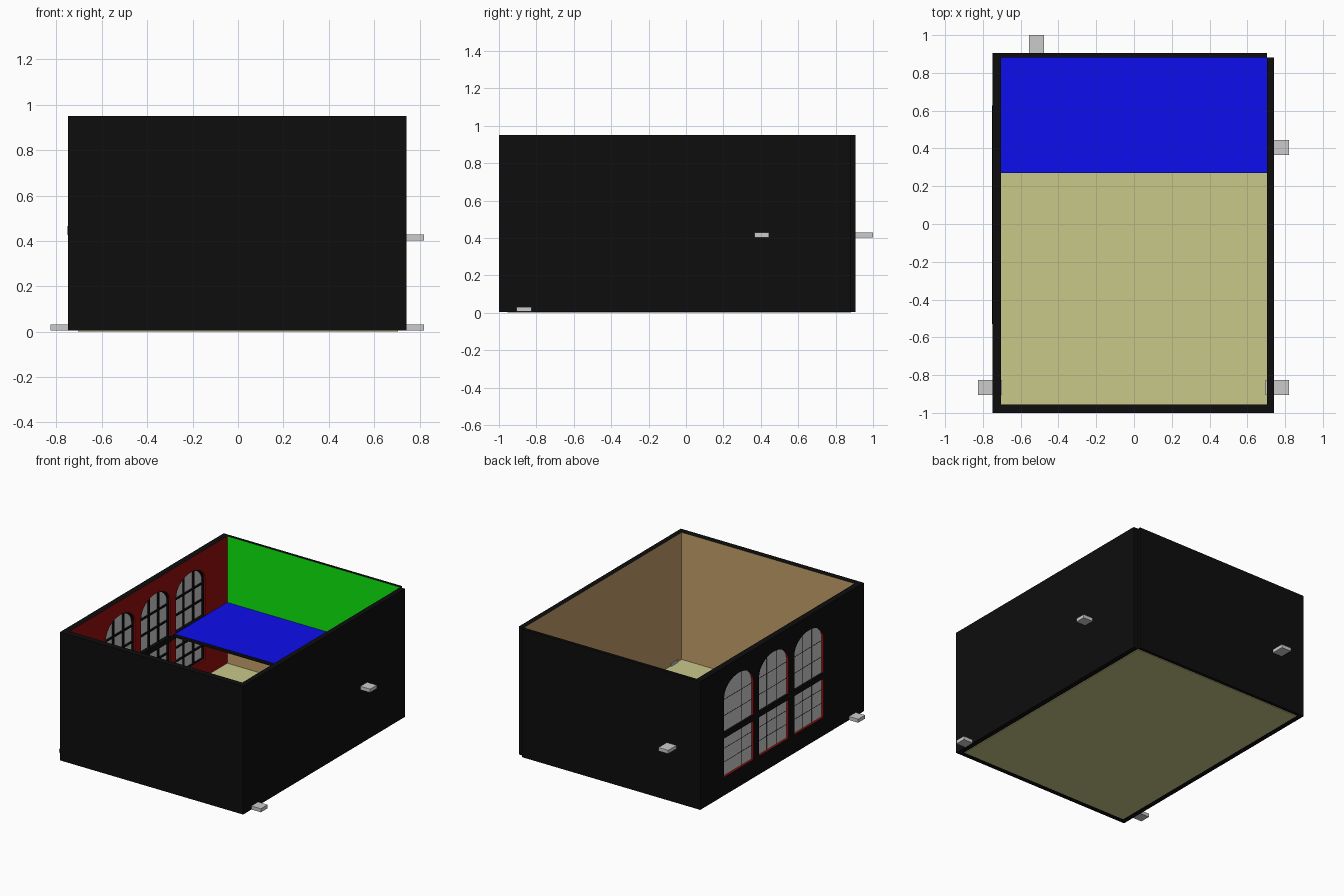
import bpy, bmesh, math
from mathutils import Matrix, Vector

if "Cube" in bpy.data.objects:
    bpy.data.objects.remove(bpy.data.objects["Cube"])


def material(name, rgb):
    m = bpy.data.materials.new(name)
    m.diffuse_color = (*rgb, 1)
    m.use_nodes = True
    m.node_tree.nodes["Principled BSDF"].inputs["Base Color"].default_value = m.diffuse_color
    return m


BLACK = material("black", (0.004, 0.004, 0.004))
BROWN = material("brown", (0.55, 0.35, 0.14))
GREEN = material("green", (0.004, 0.80, 0.004))
RED = material("red", (0.32, 0.004, 0.004))
BLUE = material("blue", (0.004, 0.004, 0.85))
TAN = material("tan", (0.58, 0.58, 0.255))
GREY = material("grey", (0.56, 0.56, 0.56))
PALE = material("pale", (0.85, 0.85, 0.85))


def add_object(name, mesh):
    ob = bpy.data.objects.new(name, mesh)
    bpy.context.collection.objects.link(ob)
    return ob


def box(name, lo, hi, mat=None, face_mat=None, direction=None):
    """Box between two corners; the face looking along direction gets face_mat."""
    lo, hi = Vector(lo), Vector(hi)
    bm = bmesh.new()
    bmesh.ops.create_cube(bm, size=1)
    bmesh.ops.scale(bm, vec=hi - lo, verts=bm.verts)
    bmesh.ops.translate(bm, vec=(lo + hi) / 2, verts=bm.verts)
    bm.normal_update()
    if face_mat:
        for f in bm.faces:
            if f.normal.dot(Vector(direction)) > 0.9:
                f.material_index = 1
    me = bpy.data.meshes.new(name)
    bm.to_mesh(me)
    bm.free()
    for m in (mat, face_mat):
        if m:
            me.materials.append(m)
    return add_object(name, me)


def panel(name, outlines, x0, x1, mats=()):
    """Extrude filled (y, z) outlines, holes included, from x0 to x1."""
    cu = bpy.data.curves.new(name + "_outline", 'CURVE')
    cu.dimensions = '2D'
    cu.fill_mode = 'BOTH'
    cu.extrude = (x1 - x0) / 2
    for pts in outlines:
        sp = cu.splines.new('POLY')
        sp.points.add(len(pts) - 1)
        for p, (y, z) in zip(sp.points, pts):
            p.co = (y, z, 0, 1)
        sp.use_cyclic_u = True
    tmp = add_object(name + "_outline", cu)
    dg = bpy.context.evaluated_depsgraph_get()
    me = bpy.data.meshes.new_from_object(tmp.evaluated_get(dg))
    bpy.data.objects.remove(tmp)
    bpy.data.curves.remove(cu)
    me.transform(Matrix(((0, 0, 1, (x0 + x1) / 2), (1, 0, 0, 0), (0, 1, 0, 0), (0, 0, 0, 1))))
    bm = bmesh.new()
    bm.from_mesh(me)
    bmesh.ops.remove_doubles(bm, verts=bm.verts, dist=1e-5)
    bmesh.ops.recalc_face_normals(bm, faces=bm.faces)
    for f in bm.faces:
        f.smooth = False
    bm.to_mesh(me)
    bm.free()
    me.materials.clear()
    for m in mats:
        me.materials.append(m)
    return add_object(name, me)


# overall levels
XL, XR, YF, YB = -0.705, 0.704, -0.955, 0.882
Z0, Z1, DECK = 0.005, 0.95, 0.462

# floor and mezzanine
box("floor", (XL, YF, 0), (XR, YB, 0.014), TAN)
box("mezzanine", (XL, 0.27, DECK - 0.025), (XR, YB, DECK), BLACK, BLUE, (0, 0, 1))

# plain walls, coloured on the inside
box("front_wall", (-0.75, -1, Z0), (0.742, YF, Z1), BLACK, BROWN, (0, 1, 0))
box("right_wall", (XR, YF, Z0), (0.742, YB, Z1), BLACK, BROWN, (-1, 0, 0))
box("back_wall_lower", (-0.75, YB, Z0), (XR, 0.905, DECK), BLACK, BROWN, (0, -1, 0))
box("back_wall_upper", (-0.75, YB, DECK), (XR, 0.905, Z1), BLACK, GREEN, (0, -1, 0))

# arched window outline
HALF, SILL, SPRING, RISE = 0.17, 0.14, 0.725, 0.12
CENTRES = (-0.36, 0.05, 0.457)


def arch(c, inset=0.0):
    w, r = HALF - inset, RISE - inset
    pts = [(c - w, SILL + inset), (c + w, SILL + inset)]
    for i in range(17):
        a = math.pi * i / 16
        pts.append((c + w * math.cos(a), SPRING + r * math.sin(a)))
    return pts


# left wall with three openings: black outside, red inside and in the reveals
rect = [(YF, Z0), (YB, Z0), (YB, Z1), (YF, Z1)]
wall = panel("left_wall", [rect] + [arch(c) for c in CENTRES], -0.75, XL, (RED, BLACK))
for f in wall.data.polygons:
    y, z = f.center.y, f.center.z
    rim = y < YF + 0.01 or y > YB - 0.01 or z < Z0 + 0.01 or z > Z1 - 0.01
    if f.normal.x < -0.9 or (rim and abs(f.normal.x) < 0.1):
        f.material_index = 1


def glazing_bar(name, y0, y1, z0, z1):
    """Bar on the inside of the glass with a thin line showing outside."""
    box(name, (-0.730, y0, z0), (-0.718, y1, z1), BLACK)
    ty, tz = (0.003, 0) if y1 - y0 < z1 - z0 else (0, 0.003)
    box(name + "_outer", (-0.7345, y0 + ty, z0 + tz), (-0.730, y1 - ty, z1 - tz), BLACK)


# glass, frame and glazing bars of each window
for n, c in enumerate(CENTRES, 1):
    panel(f"window_glass_{n}", [arch(c)], -0.734, -0.730, (GREY,))
    panel(f"window_frame_{n}", [arch(c), arch(c, 0.009)], -0.730, -0.718, (BLACK,))
    for k, s in enumerate((-1, 1)):
        y = c + s * HALF / 3
        top = SPRING + RISE * math.sqrt(1 - 1 / 9) - 0.005
        glazing_bar(f"window_{n}_upright_{k}", y - 0.005, y + 0.005, SILL, top)
    for k, z in enumerate((0.24, 0.34, 0.58, 0.70)):
        glazing_bar(f"window_{n}_crossbar_{k}", c - HALF, c + HALF, z - 0.005, z + 0.005)

# beam crossing the windows at deck level
box("window_beam", (-0.7505, CENTRES[0] - HALF, 0.425), (-0.7045, CENTRES[2] + HALF, 0.465), BLACK)

# door sills projecting through the walls, pale at the outer end
box("sill_front_right", (0.697, -0.905, 0.006), (0.82, -0.826, 0.032), GREY, PALE, (1, 0, 0))
box("sill_front_left", (-0.825, -0.905, 0.006), (-0.70, -0.826, 0.032), GREY, PALE, (-1, 0, 0))
box("sill_upper_right", (0.706, 0.366, 0.402), (0.82, 0.444, 0.428), GREY, PALE, (1, 0, 0))
box("sill_upper_back", (-0.555, 0.884, 0.402), (-0.476, 1.0, 0.428), GREY, PALE, (0, 1, 0))
